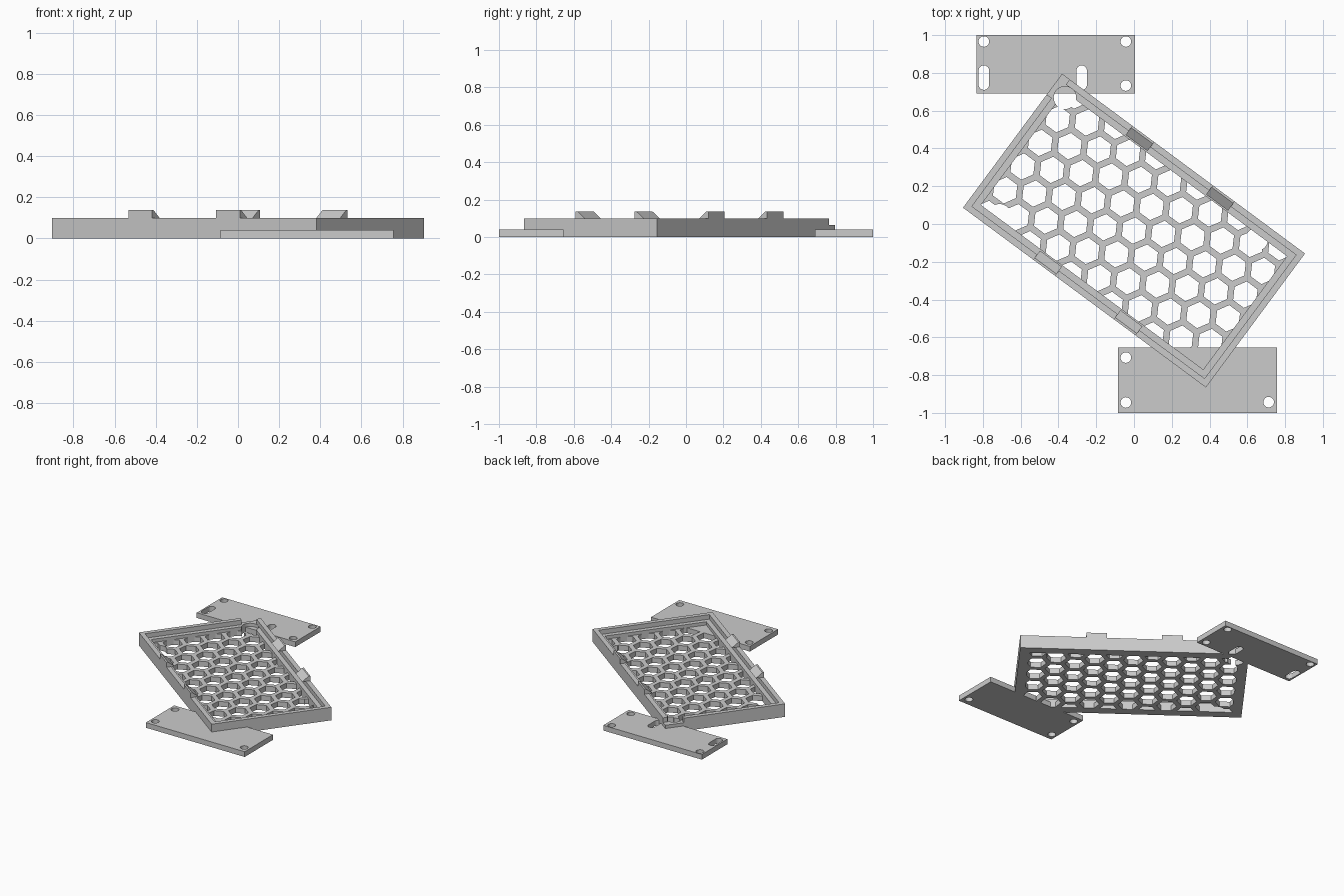
import bpy, bmesh, math
from mathutils import Matrix, Vector

if "Cube" in bpy.data.objects:
    bpy.data.objects.remove(bpy.data.objects["Cube"], do_unlink=True)

grey = bpy.data.materials.new("light grey")
grey.use_nodes = True
grey.diffuse_color = (0.6, 0.6, 0.6, 1)
grey.node_tree.nodes["Principled BSDF"].inputs["Base Color"].default_value = (0.6, 0.6, 0.6, 1)

# The tray is turned on the ground; its parts are built in its own axes
TURN = Matrix.Translation((0, -0.035, 0)) @ Matrix.Rotation(math.radians(-36.5), 4, 'Z')
HL, HW = 0.80, 0.441
LIP, WALL = 0.034, 0.068
LEDGE, TOP, FLOOR = 0.065, 0.10, 0.04


def finish(name, bm, matrix=Matrix()):
    bmesh.ops.recalc_face_normals(bm, faces=bm.faces)
    mesh = bpy.data.meshes.new(name)
    bm.to_mesh(mesh)
    bm.free()
    mesh.materials.append(grey)
    ob = bpy.data.objects.new(name, mesh)
    ob.matrix_world = matrix
    bpy.context.collection.objects.link(ob)
    return ob


def prism(bm, outline, z0, z1):
    low = [bm.verts.new((x, y, z0)) for x, y in outline]
    high = [bm.verts.new((x, y, z1)) for x, y in outline]
    n = len(outline)
    bm.faces.new(low)
    bm.faces.new(high)
    for i in range(n):
        j = (i + 1) % n
        bm.faces.new((low[i], low[j], high[j], high[i]))


def rect(x0, x1, y0, y1):
    return [(x0, y0), (x1, y0), (x1, y1), (x0, y1)]


def ngon(x, y, r, n, stretch=0):
    pts = []
    for i in range(n):
        a = math.tau * (i + (0.5 if stretch else 0)) / n
        dy = math.copysign(stretch, math.sin(a))
        pts.append((x + r * math.cos(a), y + r * math.sin(a) + dy))
    return pts


def cut(ob, outlines, z0, z1):
    bm = bmesh.new()
    for o in outlines:
        prism(bm, o, z0, z1)
    cutter = finish("cutter", bm, ob.matrix_world.copy())
    cutter.hide_render = True
    mod = ob.modifiers.new("holes", 'BOOLEAN')
    mod.operation, mod.solver, mod.object = 'DIFFERENCE', 'EXACT', cutter
    bpy.context.view_layer.objects.active = ob
    bpy.ops.object.modifier_apply(modifier=mod.name)
    bpy.data.objects.remove(cutter, do_unlink=True)


# Tray wall: stepped section carried round the four corners
bm = bmesh.new()
rings = []
for d, z in [(0, 0), (0, TOP), (LIP, TOP), (LIP, LEDGE), (WALL, LEDGE), (WALL, 0)]:
    rings.append([bm.verts.new((x, y, z)) for x, y in rect(d - HL, HL - d, d - HW, HW - d)])
for k, ring in enumerate(rings):
    nxt = rings[(k + 1) % len(rings)]
    for i in range(4):
        j = (i + 1) % 4
        bm.faces.new((ring[i], ring[j], nxt[j], nxt[i]))
wall = finish("tray_wall", bm, TURN)

# Honeycomb floor
bm = bmesh.new()
IL, IW = HL - WALL, HW - WALL
prism(bm, rect(-IL, IL, -IW, IW), 0, FLOOR)
floor = finish("honeycomb_floor", bm, TURN)
PITCH, ACROSS = 0.156, 0.122
cells = []
for c in range(-6, 7):
    for r in range(-3, 4):
        x, y = c * PITCH * math.sqrt(3) / 2, (r + 0.5 * (c % 2)) * PITCH
        if abs(x) < IL + 0.06 and abs(y) < IW + 0.05:
            cells.append(ngon(x, y, ACROSS / math.sqrt(3), 6))
cut(floor, cells, -0.1, 0.2)

# Round corner openings and the cable notch
corners = [ngon(x, y, 0.06, 24) for x, y in
           [(-0.712, 0.348), (-0.62, -0.358), (0.55, 0.349), (0.585, -0.375)]]
cut(floor, corners, -0.1, 0.2)
cut(wall, corners[:1], -0.1, 0.2)
cut(wall, [rect(-0.9, -0.75, 0.305, 0.5)], LEDGE, 0.2)

# Wedge clips on the long walls
for side, label in ((-1, "front"), (1, "back")):
    for x, end in ((-0.265, "right"), (0.265, "left")):
        bm = bmesh.new()
        section = [(HW, TOP), (HW, 0.137), (HW - 0.012, 0.137), (HW - 0.06, TOP)]
        a, b = [[bm.verts.new((x + h, side * y, z)) for y, z in section] for h in (-0.072, 0.072)]
        bm.faces.new(a)
        bm.faces.new(b)
        for i in range(4):
            j = (i + 1) % 4
            bm.faces.new((a[i], a[j], b[j], b[i]))
        finish(f"{label}_{end}_clip", bm, TURN)

# Mounting plates with screw holes and slots
plates = {
    "back_plate": (rect(-0.835, 0.005, 0.69, 1.0),
                   [(-0.795, 0.966), (-0.043, 0.966), (-0.043, 0.733)],
                   [(-0.795, 0.775), (-0.277, 0.775)]),
    "front_plate": (rect(-0.085, 0.757, -1.0, -0.655),
                    [(-0.043, -0.707), (-0.043, -0.945), (0.713, -0.943)], []),
}
for name, (outline, holes, slots) in plates.items():
    bm = bmesh.new()
    prism(bm, outline, 0, FLOOR)
    plate = finish(name, bm)
    cut(plate, [ngon(x, y, 0.028, 24) for x, y in holes]
        + [ngon(x, y, 0.028, 24, 0.037) for x, y in slots], -0.1, 0.2)
